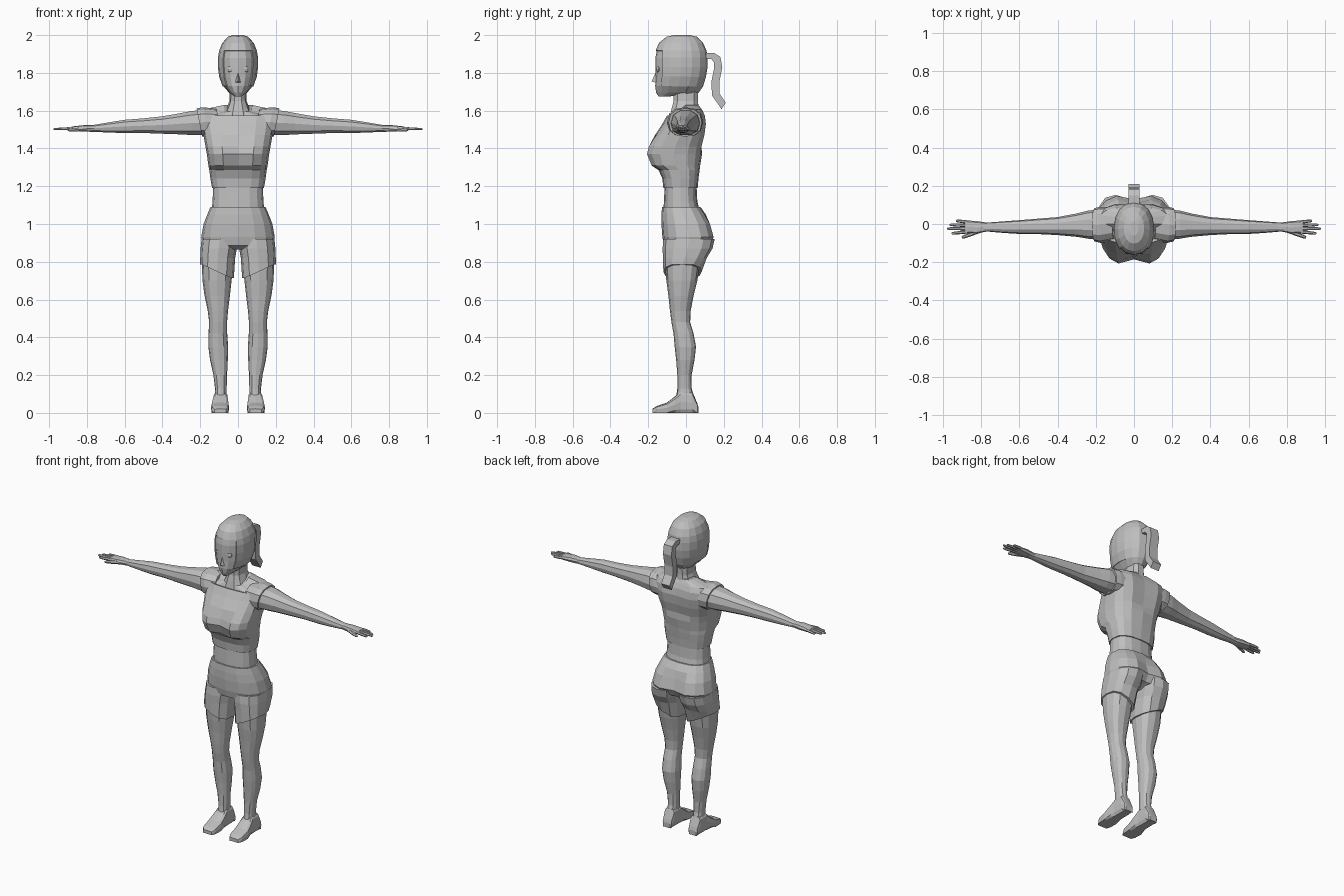
import bpy, bmesh, math
from mathutils import Vector

grey = bpy.data.materials.new("light grey")
grey.diffuse_color = (0.52, 0.52, 0.52, 1)


def finish(name, bm, mirror=False):
    bmesh.ops.recalc_face_normals(bm, faces=bm.faces)
    me = bpy.data.meshes.new(name)
    bm.to_mesh(me)
    bm.free()
    me.materials.append(grey)
    ob = bpy.data.objects.new(name, me)
    bpy.context.collection.objects.link(ob)
    if mirror:
        ob.modifiers.new("mirror", 'MIRROR')
    return ob


def loft(name, rows, axis='z', n=12, p=2.4, mirror=False, rule=None, keep=None):
    """Rows are (position on axis, a min, a max, b min, b max);
    a, b are x, y for axis z; y, z for axis x; x, z for axis y."""
    bm = bmesh.new()
    rings = []
    for t, a0, a1, b0, b1 in rows:
        ring = []
        for i in range(n):
            w = 2 * math.pi * i / n
            c, s = math.cos(w), math.sin(w)
            a = (a0 + a1) / 2 + (a1 - a0) / 2 * math.copysign(abs(c) ** (2 / p), c)
            b = (b0 + b1) / 2 + (b1 - b0) / 2 * math.copysign(abs(s) ** (2 / p), s)
            co = {'z': (a, b, t), 'x': (t, a, b), 'y': (a, t, b)}[axis]
            ring.append(bm.verts.new(co))
        rings.append(ring)
    for r, q in zip(rings, rings[1:]):
        for i in range(n):
            j = (i + 1) % n
            bm.faces.new((r[i], r[j], q[j], q[i]))
    bm.faces.new(rings[0])
    bm.faces.new(rings[-1])
    if rule:
        for v in bm.verts:
            rule(v.co)
    if keep:
        bad = [f for f in bm.faces if not keep(f.calc_center_median())]
        bmesh.ops.delete(bm, geom=bad, context='FACES')
    return finish(name, bm, mirror)


def sym(rows):
    """Rows (z, half width, y front, y back) to loft rows."""
    return [(z, -w, w, f, b) for z, w, f, b in rows]


# Shirt, with a crease between the breasts and a dipped neckline
def shirt_shape(co):
    if 1.29 < co.z < 1.45 and abs(co.x) < 0.02 and co.y < -0.1:
        co.y += 0.03
    if co.z > 1.6 and co.y < -0.03:
        co.z -= 0.035
    if co.z > 1.4 and abs(co.x) < 0.02 and co.y > 0.05:
        co.y -= 0.012

loft("shirt", sym([
    (1.19, 0.137, -0.12, 0.062), (1.24, 0.146, -0.125, 0.066),
    (1.285, 0.152, -0.145, 0.072), (1.31, 0.157, -0.19, 0.075),
    (1.37, 0.165, -0.215, 0.085), (1.41, 0.172, -0.205, 0.09),
    (1.47, 0.183, -0.165, 0.105), (1.53, 0.195, -0.125, 0.112),
    (1.575, 0.202, -0.1, 0.105), (1.605, 0.19, -0.085, 0.09),
    (1.63, 0.075, -0.075, 0.07)]), n=16, p=2.7, rule=shirt_shape)

# Waist
loft("waist", sym([(1.06, 0.14, -0.12, 0.075), (1.12, 0.135, -0.117, 0.06),
                   (1.22, 0.13, -0.112, 0.055)]), n=16, p=2.5)


# Shorts: hips and two leg openings
def hip_shape(co):
    if co.z < 1.03 and abs(co.x) < 0.02 and co.y > 0.05:
        co.y -= 0.025

loft("shorts_hips", sym([
    (0.865, 0.1, -0.075, 0.07), (0.885, 0.185, -0.115, 0.13),
    (0.93, 0.195, -0.125, 0.155), (1.0, 0.182, -0.13, 0.135),
    (1.05, 0.163, -0.13, 0.105), (1.09, 0.146, -0.127, 0.077)]),
    n=16, p=2.5, rule=hip_shape)


def hem_shape(co):
    if co.z < 0.8:
        co.z -= 0.07 * max(0, min(1, (0.19 - co.x) / 0.15))

loft("shorts_legs", [
    (0.785, 0.022, 0.2, -0.12, 0.083), (0.82, 0.015, 0.2, -0.122, 0.11),
    (0.87, 0.006, 0.198, -0.124, 0.14), (0.92, 0.0, 0.193, -0.12, 0.152)],
    mirror=True, rule=hem_shape)

# Legs
loft("leg", [
    (0.05, 0.058, 0.127, -0.06, 0.055), (0.1, 0.06, 0.123, -0.05, 0.038),
    (0.13, 0.06, 0.122, -0.046, 0.03), (0.2, 0.058, 0.13, -0.046, 0.03),
    (0.28, 0.054, 0.148, -0.052, 0.045), (0.35, 0.052, 0.157, -0.06, 0.053),
    (0.42, 0.057, 0.156, -0.066, 0.04), (0.48, 0.058, 0.153, -0.077, 0.022),
    (0.54, 0.053, 0.16, -0.085, 0.025), (0.62, 0.043, 0.177, -0.093, 0.04),
    (0.7, 0.034, 0.188, -0.104, 0.06), (0.8, 0.025, 0.192, -0.112, 0.075)],
    mirror=True)


# Feet: rounded wedges with flat soles
def sole(co):
    if co.z < 0.012:
        co.z = 0

loft("foot", [
    (-0.178, 0.062, 0.125, 0, 0.022), (-0.155, 0.05, 0.14, 0, 0.036),
    (-0.1, 0.047, 0.143, 0, 0.055), (-0.055, 0.05, 0.136, 0, 0.09),
    (-0.03, 0.054, 0.13, 0, 0.115), (0.035, 0.056, 0.128, 0, 0.11),
    (0.06, 0.06, 0.124, 0, 0.05), (0.066, 0.066, 0.118, 0, 0.03)],
    axis='y', n=12, p=3.6, mirror=True, rule=sole)

# Sleeve caps and arms
loft("sleeve", [
    (0.1, -0.085, 0.09, 1.47, 1.61), (0.17, -0.1, 0.09, 1.462, 1.618),
    (0.205, -0.092, 0.084, 1.462, 1.612)], axis='x', mirror=True,
    rule=lambda co: setattr(co, 'x', co.x + (co.z - 1.54) * 0.2))
loft("arm", [
    (0.15, -0.085, 0.08, 1.468, 1.605), (0.24, -0.077, 0.07, 1.468, 1.602),
    (0.3, -0.067, 0.055, 1.472, 1.59), (0.4, -0.058, 0.036, 1.476, 1.572),
    (0.5, -0.053, 0.028, 1.48, 1.561), (0.6, -0.052, 0.02, 1.48, 1.553),
    (0.68, -0.047, 0.014, 1.483, 1.54), (0.76, -0.04, 0.008, 1.487, 1.526),
    (0.8, -0.04, 0.007, 1.488, 1.522)], axis='x', n=10, mirror=True)

# Hands: palm, four fingers and a thumb
loft("palm", [
    (0.775, -0.04, 0.008, 1.489, 1.523), (0.82, -0.05, 0.015, 1.49, 1.523),
    (0.865, -0.05, 0.018, 1.492, 1.518), (0.885, -0.045, 0.014, 1.495, 1.514)],
    axis='x', n=8, p=3, mirror=True)


def digit(name, a, b, r):
    """Tapered six-sided finger from a to b."""
    a, b = Vector(a), Vector(b)
    d = (b - a).normalized()
    side = d.cross(Vector((0, 0, 1))).normalized()
    up = side.cross(d)
    bm = bmesh.new()
    rings = []
    for t, k in ((0, 1), (0.55, 0.95), (0.92, 0.75), (1, 0.4)):
        rings.append([bm.verts.new(a.lerp(b, t) + r * k * (
            side * math.cos(i * math.pi / 3) + up * math.sin(i * math.pi / 3)))
            for i in range(6)])
    for p, q in zip(rings, rings[1:]):
        for i in range(6):
            bm.faces.new((p[i], p[(i + 1) % 6], q[(i + 1) % 6], q[i]))
    bm.faces.new(rings[0])
    bm.faces.new(rings[-1])
    finish(name, bm, True)

for name, y0, y1, x1 in (("index_finger", -0.041, -0.049, 0.955),
                         ("middle_finger", -0.024, -0.024, 0.978),
                         ("ring_finger", -0.007, -0.004, 0.965),
                         ("little_finger", 0.01, 0.017, 0.932)):
    digit(name, (0.87, y0, 1.506), (x1, y1, 1.502), 0.009)
digit("thumb", (0.805, -0.035, 1.503), (0.9, -0.071, 1.497), 0.011)

# Neck
loft("neck", sym([(1.56, 0.085, -0.09, 0.07), (1.615, 0.06, -0.078, 0.07),
                  (1.65, 0.046, -0.068, 0.066), (1.73, 0.043, -0.068, 0.066)]),
     n=10, p=2.5)

# Head, tapering to the chin
head = [(1.675, 0.018, -0.145, -0.09), (1.695, 0.045, -0.158, 0.06),
        (1.73, 0.076, -0.163, 0.085), (1.78, 0.094, -0.161, 0.1),
        (1.83, 0.1, -0.162, 0.108), (1.88, 0.1, -0.162, 0.108),
        (1.915, 0.094, -0.155, 0.103), (1.955, 0.078, -0.138, 0.085),
        (1.985, 0.05, -0.1, 0.055), (1.994, 0.022, -0.06, 0.015)]
loft("head", sym(head), n=16, p=2.2)

# Hair: shell over the skull with the face left open
hair = loft("hair", sym([(z + 0.001, w, f, b) for z, w, f, b in head[1:]]), n=16, p=2.2,
            keep=lambda c: c.z > 1.9 or (c.y > -0.11 and c.z > 1.75) or (c.y > -0.01 and c.z > 1.7))
shell = hair.modifiers.new("thickness", 'SOLIDIFY')
shell.thickness = 0.006
shell.offset = 1

# Ponytail: curved flat strip
outer = [(0.1, 1.905), (0.15, 1.905), (0.182, 1.885), (0.192, 1.83),
         (0.176, 1.75), (0.178, 1.69), (0.21, 1.642)]
inner = [(0.1, 1.875), (0.135, 1.873), (0.148, 1.855), (0.148, 1.82),
         (0.134, 1.75), (0.138, 1.68), (0.188, 1.608)]
bm = bmesh.new()
rings = []
for (yo, zo), (yi, zi) in zip(outer, inner):
    rings.append([bm.verts.new(c) for c in ((-0.03, yo, zo), (0.03, yo, zo),
                                            (0.03, yi, zi), (-0.03, yi, zi))])
for p, q in zip(rings, rings[1:]):
    for i in range(4):
        bm.faces.new((p[i], p[(i + 1) % 4], q[(i + 1) % 4], q[i]))
bm.faces.new(rings[0])
bm.faces.new(rings[-1])
finish("ponytail", bm)

# Nose wedge and round eyes
bm = bmesh.new()
pts = [bm.verts.new(c) for c in ((0, -0.155, 1.815), (-0.017, -0.155, 1.747),
                                 (0.017, -0.155, 1.747), (0, -0.182, 1.755))]
for f in ((0, 1, 3), (0, 3, 2), (1, 2, 3), (0, 2, 1)):
    bm.faces.new([pts[i] for i in f])
finish("nose", bm)
bm = bmesh.new()
bmesh.ops.create_uvsphere(bm, u_segments=10, v_segments=6, radius=0.02)
for v in bm.verts:
    v.co = Vector((v.co.x + 0.037, v.co.y * 0.8 - 0.141, v.co.z + 1.82))
finish("eye", bm, True)
